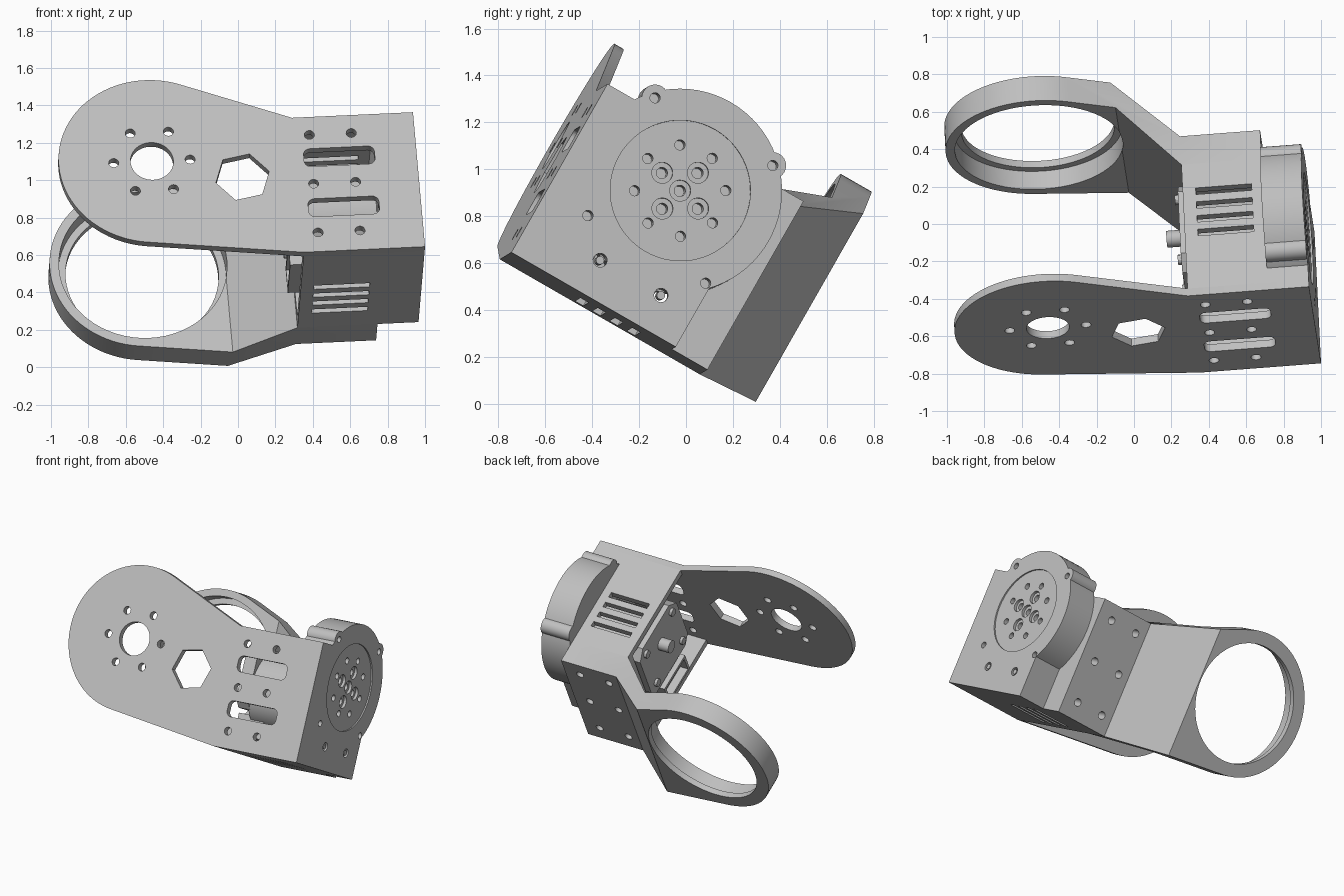
import bpy, bmesh, math
from mathutils import Matrix, Vector

if "Cube" in bpy.data.objects:
    bpy.data.objects.remove(bpy.data.objects["Cube"], do_unlink=True)

# Single grey finish
grey = bpy.data.materials.new("light grey metal")
grey.use_nodes = True
grey.diffuse_color = (0.52, 0.52, 0.52, 1)
grey.node_tree.nodes["Principled BSDF"].inputs["Base Color"].default_value = (0.52, 0.52, 0.52, 1)

# Part frame: u along the arm, b from front to back, v up the plates
U = Vector((0.996, 0.076, 0.046)).normalized()
B = Vector((-0.043, 0.866, -0.498))
B = (B - U * B.dot(U)).normalized()
V = U.cross(B)
FRAME = Matrix((U, B, V)).transposed().to_4x4()
FRAME.translation = (1.0, -0.745, 0.645)


def place(axis, p, q, t):
    return {"u": (t, p, q), "b": (p, t, q), "v": (p, q, t)}[axis]


def circle(cx, cy, r, n=32, turn=0.0):
    return [(cx + r * math.cos(turn + math.tau * i / n),
             cy + r * math.sin(turn + math.tau * i / n)) for i in range(n)]


def ring_of(cx, cy, r, n, start=0.0):
    return circle(cx, cy, r, n, math.radians(start))


def rect(x0, x1, y0, y1):
    return [(x0, y0), (x1, y0), (x1, y1), (x0, y1)]


def round_rect(x0, x1, y0, y1, r):
    pts = []
    for k, (x, y) in enumerate([(x1 - r, y1 - r), (x0 + r, y1 - r),
                                (x0 + r, y0 + r), (x1 - r, y0 + r)]):
        for i in range(6):
            a = math.radians(90 * k + 18 * i)
            pts.append((x + r * math.cos(a), y + r * math.sin(a)))
    return pts


def prisms(name, axis, outlines, lo, hi):
    """Extrude one or more separate outlines along an axis of the part frame."""
    bm = bmesh.new()
    for pts in outlines:
        low = [bm.verts.new(place(axis, x, y, lo)) for x, y in pts]
        high = [bm.verts.new(place(axis, x, y, hi)) for x, y in pts]
        bm.faces.new(low)
        bm.faces.new(high[::-1])
        for i in range(len(pts)):
            j = (i + 1) % len(pts)
            bm.faces.new((low[i], high[i], high[j], low[j]))
    bmesh.ops.recalc_face_normals(bm, faces=bm.faces)
    mesh = bpy.data.meshes.new(name)
    bm.to_mesh(mesh)
    bm.free()
    mesh.materials.append(grey)
    ob = bpy.data.objects.new(name, mesh)
    bpy.context.collection.objects.link(ob)
    return ob


def combine(ob, operation, *tools):
    """Apply boolean tools one after another and remove them."""
    for tool in tools:
        mod = ob.modifiers.new("cut", "BOOLEAN")
        mod.operation, mod.solver, mod.object = operation, "EXACT", tool
        bpy.context.view_layer.update()
        graph = bpy.context.evaluated_depsgraph_get()
        mesh = bpy.data.meshes.new_from_object(ob.evaluated_get(graph))
        ob.modifiers.clear()
        ob.data = mesh
        bpy.data.objects.remove(tool, do_unlink=True)


def cut(ob, axis, outlines, lo, hi):
    combine(ob, "DIFFERENCE", prisms("cutter", axis, outlines, lo, hi))


def add(ob, axis, outline, lo, hi):
    combine(ob, "UNION", prisms("joined", axis, [outline], lo, hi))


# Shared arm outline: round end running tangentially into the square end
L, H = -0.65, 0.83
EYE = (-1.419, 0.603)
R = 0.5


def tangent(px, pv, side):
    dx, dv = px - EYE[0], pv - EYE[1]
    return math.atan2(dv, dx) + side * math.acos(R / math.hypot(dx, dv))


a0, a1 = tangent(L, H, 1), tangent(L, 0, -1) + math.tau
arc = [(EYE[0] + R * math.cos(a0 + (a1 - a0) * i / 48),
        EYE[1] + R * math.sin(a0 + (a1 - a0) * i / 48)) for i in range(49)]
outline = [(0, 0), (0, H), (L, H)] + arc + [(L, 0)]
bolts = [circle(u, v, 0.027, 16) for u in (-0.565, -0.34) for v in (0.118, 0.419, 0.72)]

# Front plate with shaft hole, hex hole, slots and bolt holes
front = prisms("front_plate", "b", [outline], 0, 0.045)
holes = [circle(*EYE, 0.115, 40), ring_of(-0.942, 0.48, 0.148, 6, 11)] + bolts
holes += [circle(u, v, 0.027, 16) for u, v in ring_of(*EYE, 0.205, 6)]
holes += [round_rect(-0.605, -0.225, v - 0.055, v + 0.055, 0.035) for v in (0.271, 0.58)]
cut(front, "b", holes, -0.1, 0.1)

# Rear arm: cranked section trimmed to the same outline, with a stepped ring
section = [(-2.2, 1.115), (-2.2, 1.266), (-1.0, 1.266), (L, 0.985), (-0.22, 0.985),
           (-0.22, 0.81), (L, 0.81), (-0.98, 1.115)]
rear = prisms("rear_arm", "v", [section], -0.3, 1.4)
combine(rear, "INTERSECT", prisms("trim", "b", [outline], 0.5, 1.6))
cut(rear, "b", [circle(*EYE, 0.41, 64)], 1.0, 1.4)
cut(rear, "b", [circle(*EYE, 0.45, 64)], 1.0, 1.225)
cut(rear, "b", bolts, 0.9, 1.1)

# Hollow housing, open at the arm side, with vents above and below
housing = prisms("motor_housing", "u", [rect(0.045, 0.81, 0, H)], L, 0)
cut(housing, "u", [rect(0.02, 0.765, 0.045, H - 0.045)], L - 0.1, -0.045)
vents = [rect(-0.58, -0.28, b - 0.02, b + 0.02) for b in (0.385, 0.47, 0.555, 0.64)]
cut(housing, "v", vents, -0.1, 0.1)
cut(housing, "v", vents, H - 0.1, H + 0.1)

# Round motor flange and its two screw ears, fused with the housing face
HUB = (0.496, 0.59)
corners = ring_of(*HUB, 0.41, 4, 45)
add(housing, "u", circle(*HUB, 0.435, 72), -0.22, 0)
for ear in corners[:2]:
    add(housing, "u", circle(*ear, 0.057, 24), -0.22, 0)
cut(housing, "u", [circle(*HUB, 0.3, 64)], -0.01, 0.1)
screws = [(HUB[0] + s * 0.15, 0.16) for s in (-1, 1)]
cut(housing, "u", [circle(*p, 0.022, 16) for p in corners + ring_of(*HUB, 0.195, 8, 30)]
    + [circle(*p, 0.03, 16) for p in screws], -0.1, 0.1)
hub_holes = ring_of(*HUB, 0.108, 4, 75) + [HUB]
cut(housing, "u", [circle(*p, 0.045, 20) for p in hub_holes], -0.03, 0.1)
cut(housing, "u", [circle(*p, 0.024, 16) for p in hub_holes], -0.12, 0.1)
flange_screws = prisms("flange_screws", "u", [circle(*p, 0.018, 12) for p in screws], -0.1, -0.004)

# Motor body, rear cover, shaft and connector inside the housing
body = prisms("motor_body", "u", [circle(HUB[0], 0.46, 0.27, 48)], -0.6, -0.21)
cover_shape = [(0.28, 0.3), (0.71, 0.3), (0.75, 0.36), (0.75, 0.7),
               (0.68, 0.77), (0.3, 0.77), (0.22, 0.7), (0.22, 0.36)]
cover = prisms("motor_cover", "u", [cover_shape], -0.68, -0.59)
shaft = prisms("rear_shaft", "u", [circle(*HUB, 0.045, 24)], -0.76, -0.67)
cover_screws = prisms("cover_screws", "u", [circle(b, v, 0.028, 12)
                      for b in (0.3, 0.67) for v in (0.38, 0.7)], -0.7, -0.67)
connector = prisms("connector", "u", [rect(0.34, 0.64, 0.12, 0.27)], -0.7, -0.5)
cut(connector, "u", [rect(0.36, 0.62, 0.14, 0.25)], -0.8, -0.64)

# Put every part in its pose and smooth the round walls
for ob in (front, rear, housing, flange_screws, body, cover, shaft, cover_screws, connector):
    ob.data.transform(FRAME)
    ob.data.shade_smooth()
    ob.data.set_sharp_from_angle(angle=math.radians(30))
